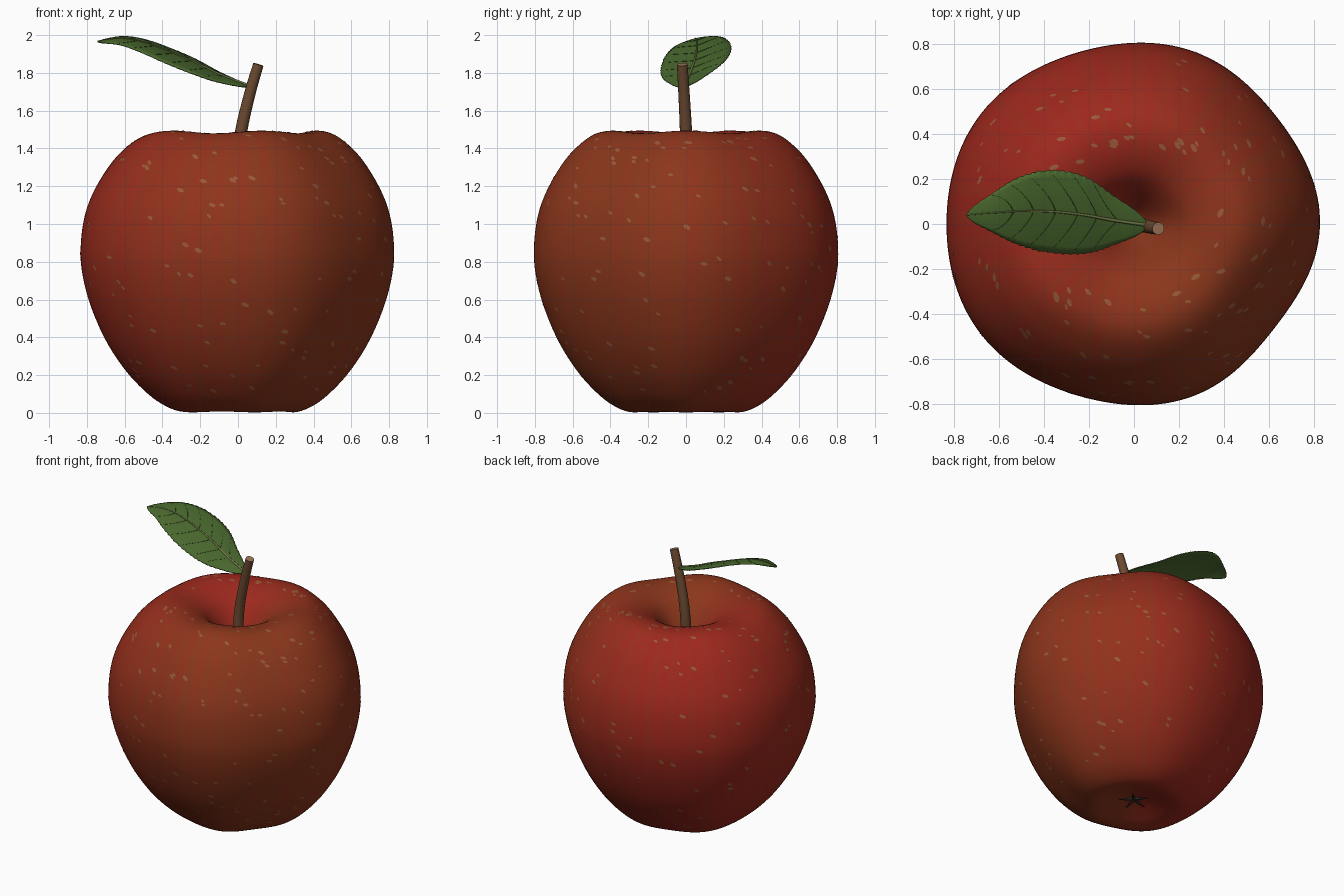
import bpy, bmesh, random
from math import sin, cos, pi, radians, exp
from mathutils import Vector

if "Cube" in bpy.data.objects:
    bpy.data.objects.remove(bpy.data.objects["Cube"])

random.seed(4)


def mat(name, rgb):
    m = bpy.data.materials.new(name)
    m.diffuse_color = (*rgb, 1)
    m.use_nodes = True
    m.node_tree.nodes["Principled BSDF"].inputs["Base Color"].default_value = m.diffuse_color
    return m


def finish(name, bm, mats, recalc=True):
    if recalc:
        bmesh.ops.recalc_face_normals(bm, faces=bm.faces)
    me = bpy.data.meshes.new(name)
    bm.to_mesh(me)
    bm.free()
    for m in mats:
        me.materials.append(m)
    me.shade_smooth()
    me.set_sharp_from_angle(angle=radians(50))
    ob = bpy.data.objects.new(name, me)
    bpy.context.collection.objects.link(ob)
    return ob


def spline(pts, t):
    """Catmull-Rom point, t in 0..1 over the whole list."""
    n = len(pts) - 1
    i = min(int(t * n), n - 1)
    f = t * n - i
    p = [Vector(pts[max(0, min(n, i + k))]) for k in (-1, 0, 1, 2)]
    return 0.5 * (2 * p[1] + (p[2] - p[0]) * f + (2 * p[0] - 5 * p[1] + 4 * p[2] - p[3]) * f * f
                  + (3 * p[1] - p[0] - 3 * p[2] + p[3]) * f ** 3)


def add_tube(bm, pts, r0, r1, sides=12):
    rings = []
    for i, p in enumerate(pts):
        tan = (pts[min(i + 1, len(pts) - 1)] - pts[max(i - 1, 0)]).normalized()
        a = tan.cross(Vector((0.1, 1, 0.05))).normalized()
        b = tan.cross(a)
        r = r0 + (r1 - r0) * i / (len(pts) - 1)
        rings.append([bm.verts.new(p + r * (a * cos(2 * pi * k / sides) + b * sin(2 * pi * k / sides)))
                      for k in range(sides)])
    for q, s in zip(rings, rings[1:]):
        for k in range(sides):
            j = (k + 1) % sides
            bm.faces.new((q[k], q[j], s[j], s[k]))
    bm.faces.new(rings[0])
    return bm.faces.new(rings[-1])


# Apple body: softly lobed revolve of a profile (radius, height)
PROFILE = [(0, 1.165), (.05, 1.19), (.1, 1.26), (.15, 1.338), (.2, 1.4), (.25, 1.44), (.32, 1.472),
           (.4, 1.487), (.48, 1.475), (.56, 1.425), (.65, 1.33), (.74, 1.18), (.79, 1.04), (.81, .88),
           (.802, .74), (.76, .57), (.68, .38), (.578, .22), (.478, .11), (.395, .045), (.31, .008),
           (.24, .01), (.17, .028), (.1, .048), (.04, .06), (0, .062)]
PROFILE = [(r, 0, z) for r, z in PROFILE]


def bump(th, deg, width):
    return exp((cos(th - radians(deg)) - 1) / radians(width) ** 2)


def body_point(t, th):
    p = spline(PROFILE, t)
    lobe = cos(5 * th)
    dr = .008 * lobe + .014 * cos(2 * th) - .008 * cos(th) + .009
    dr -= .032 * bump(th, 324, 18) + .016 * bump(th, 36, 18)
    rim = min(1, (p.x / .38) ** 2) if p.x < .38 else max(0, sin(pi * min(p.x / .81, 1)))
    dz = rim * lobe * (.007 if p.z > .8 else -.004)
    r = p.x * (1 + dr / .81)
    return Vector((r * cos(th), r * sin(th), p.z + dz))


SHADES, SEG, ROWS = 14, 180, 96
brown, red = Vector((.25, .038, .011)), Vector((.34, .02, .012))
skin = [mat(f"skin_{i}", brown.lerp(red, i / (SHADES - 1))) for i in range(SHADES)]
bm = bmesh.new()
grid = [[bm.verts.new(body_point(i / ROWS, 2 * pi * k / SEG)) for k in range(SEG)]
        for i in range(1, ROWS)]
poles = [bm.verts.new(body_point(0, 0)), bm.verts.new(body_point(1, 0))]
for k in range(SEG):
    j = (k + 1) % SEG
    th = 2 * pi * (k + .5) / SEG
    blush = .5 + .45 * cos(th - radians(138)) + .12 * sin(36 * th) + .04 * sin(23 * th)
    shade = max(0, min(SHADES - 1, int(blush * SHADES)))
    faces = [bm.faces.new((poles[0], grid[0][k], grid[0][j])),
             bm.faces.new((poles[1], grid[-1][j], grid[-1][k]))]
    faces += [bm.faces.new((a[k], b[k], b[j], a[j])) for a, b in zip(grid, grid[1:])]
    for f in faces:
        f.material_index = shade
finish("apple_body", bm, skin)

# Pale flecks lying on the skin
bm = bmesh.new()
for _ in range(230):
    t, th = random.uniform(.26, .72), random.uniform(0, 2 * pi)
    p = body_point(t, th)
    dt = (body_point(t + .003, th) - p).normalized()
    dh = (body_point(t, th + .01) - p).normalized()
    n = dt.cross(dh).normalized()
    s = random.uniform(.7, 1.3)
    u = (dh + dt * random.uniform(.2, .9)).normalized()
    v = n.cross(u)
    bm.faces.new([bm.verts.new(p + n * .0015 + s * (u * .018 * cos(a * pi / 4) + v * .009 * sin(a * pi / 4)))
                  for a in range(8)])
finish("skin_flecks", bm, [mat("fleck", (.31, .10, .04))], recalc=False)

# Stem with a paler cut end
STEM = [(0, 0, 1.14), (0, 0, 1.3), (.015, 0, 1.48), (.06, -.01, 1.68), (.108, -.02, 1.845)]
bm = bmesh.new()
cap = add_tube(bm, [spline(STEM, i / 16) for i in range(17)], .037, .028, 16)
cap.material_index = 1
finish("stem", bm, [mat("bark", (.15, .068, .03)), mat("cut_wood", (.34, .18, .10))])

# Dried star of sepals in the bottom hollow
bm = bmesh.new()
for k in range(5):
    th = 2 * pi * k / 5 + radians(45)
    d = Vector((cos(th), sin(th), 0))
    add_tube(bm, [d * r + Vector((0, 0, z)) for r, z in ((0, .055), (.03, .046), (.06, .038), (.1, .035))],
             .014, .002, 6)
finish("calyx", bm, [mat("dry_sepal", (.04, .03, .025))])

# Leaf blade: tilted, arched across, toothed edge
MIDRIB = [(.06, -.005, 1.73), (-.1, .018, 1.787), (-.22, .04, 1.842), (-.36, .055, 1.9),
          (-.5, .057, 1.953), (-.62, .05, 1.978), (-.745, .04, 1.968)]


def leaf_point(u, v):
    p = spline(MIDRIB, u)
    w = .18 * max(0, sin(pi * u ** .9)) ** .9 + .002
    if abs(v) == 1:
        w *= 1 + .04 * ((u * 26) % 1)
    return p + Vector((0, v * w, w * (.24 * v - .12 * v * v + .06)))


U, V = 104, 6
bm = bmesh.new()
grid = [[bm.verts.new(leaf_point(i / U, k / V)) for k in range(-V, V + 1)] for i in range(U + 1)]
for a, b in zip(grid, grid[1:]):
    for k in range(2 * V):
        bm.faces.new((a[k], a[k + 1], b[k + 1], b[k]))
bm.normal_update()
if sum(f.normal.z for f in bm.faces) < 0:
    bmesh.ops.reverse_faces(bm, faces=bm.faces)
leaf = finish("leaf_blade", bm, [mat("leaf_green", (.068, .14, .027))], recalc=False)
sol = leaf.modifiers.new("thickness", 'SOLIDIFY')
sol.thickness = .006

# Midrib and fine side veins
bm = bmesh.new()
add_tube(bm, [leaf_point(i / 30, 0) for i in range(31)], .008, .002, 8)
finish("leaf_midrib", bm, [mat("midrib_green", (.16, .19, .06))])
bm = bmesh.new()
for i in range(6):
    for side in (-1, 1):
        u0 = .14 + .115 * i
        add_tube(bm, [leaf_point(u0 + .13 * f ** 1.3, side * .9 * f) for f in (0, .2, .4, .6, .8, 1)],
                 .002, .001, 6)
finish("leaf_veins", bm, [mat("vein_green", (.05, .095, .02))])
